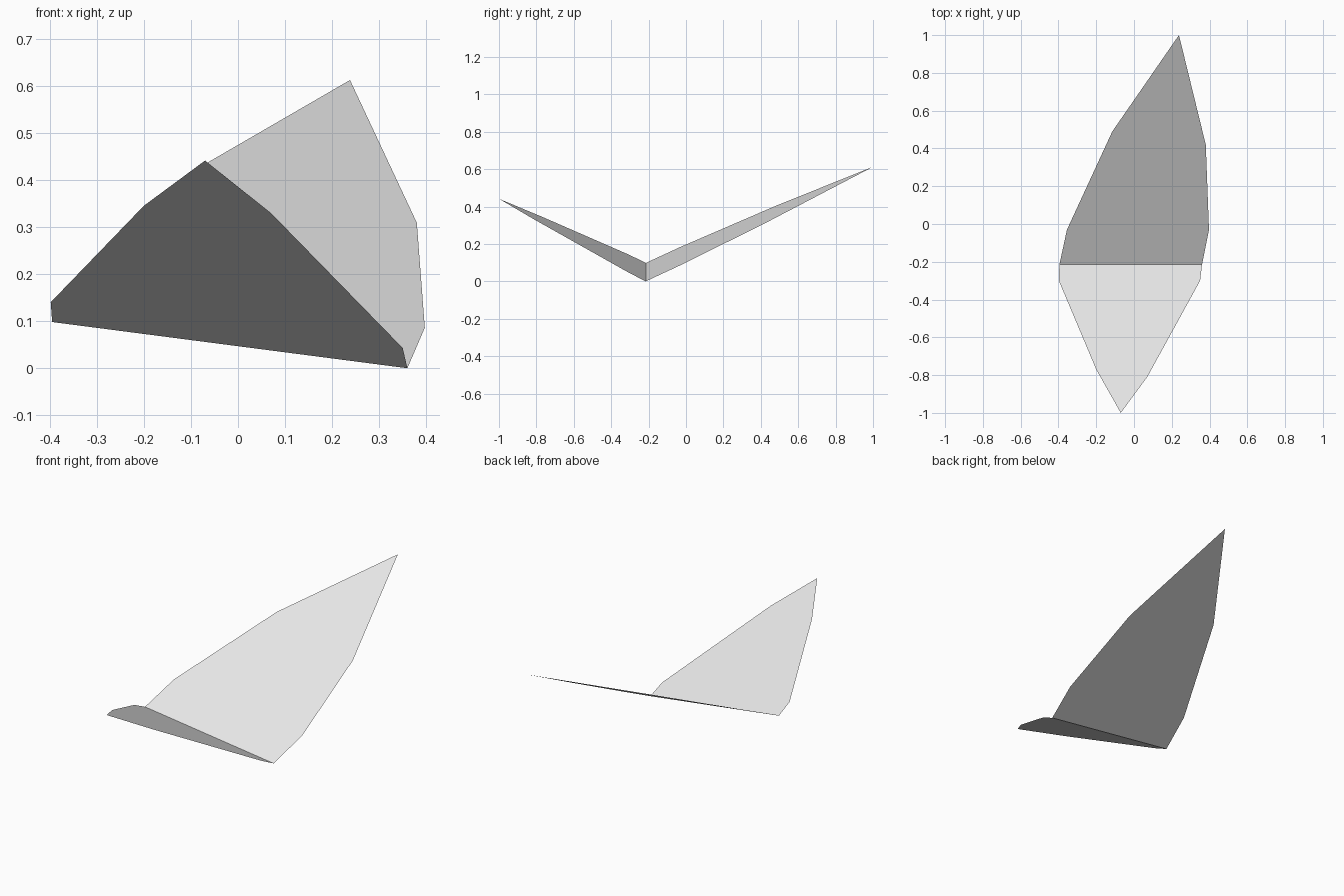
import bpy
import bmesh

cube = bpy.data.objects.get("Cube")
if cube:
    bpy.data.objects.remove(cube, do_unlink=True)

FOLD_Y = -0.215
SLOPE = 0.491

# Plan outlines of the two blades, both starting and ending on the fold
front_outline = [(-0.395, FOLD_Y), (-0.398, -0.30), (-0.20, -0.77), (-0.07, -1.0),
                 (0.07, -0.81), (0.35, -0.30), (0.36, FOLD_Y)]
back_outline = [(0.36, FOLD_Y), (0.397, -0.03), (0.38, 0.42), (0.238, 1.0),
                (-0.115, 0.49), (-0.355, -0.03), (-0.395, FOLD_Y)]

grey = bpy.data.materials.new("light grey")
grey.use_nodes = True
grey.diffuse_color = (0.8, 0.8, 0.8, 1)
grey.node_tree.nodes["Principled BSDF"].inputs["Base Color"].default_value = (0.8, 0.8, 0.8, 1)


def height(x, y):
    """Tilted fold line, rising evenly to either side."""
    return 0.13 * (0.36 - x) + SLOPE * abs(y - FOLD_Y)


# Folded sheet: two flat blades joined along the fold
bm = bmesh.new()
for outline in (front_outline, back_outline):
    bm.faces.new([bm.verts.new((x, y, max(0, height(x, y)))) for x, y in outline])
bmesh.ops.remove_doubles(bm, verts=bm.verts[:], dist=0.001)
bm.normal_update()
for face in bm.faces:
    if face.normal.z < 0:
        face.normal_flip()
mesh = bpy.data.meshes.new("folded_blade")
bm.to_mesh(mesh)
bm.free()
mesh.materials.append(grey)
blade = bpy.data.objects.new("folded_blade", mesh)
bpy.context.collection.objects.link(blade)
